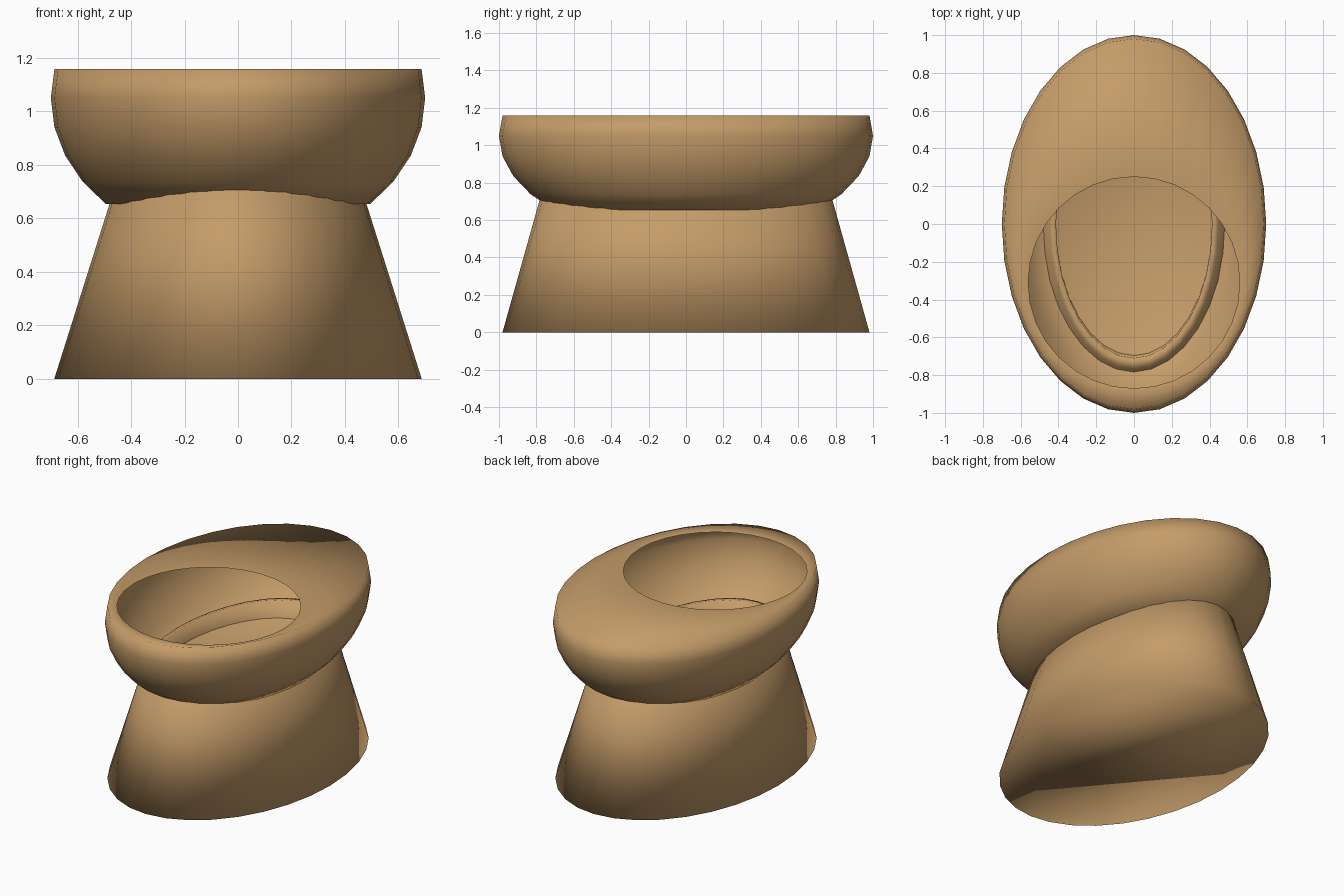
import bpy, bmesh, math

if "Cube" in bpy.data.objects:
    bpy.data.objects.remove(bpy.data.objects["Cube"])

SEG = 32

mat = bpy.data.materials.new("tan_ceramic")
mat.diffuse_color = (0.55, 0.33, 0.14, 1.0)
mat.use_nodes = True
mat.node_tree.nodes["Principled BSDF"].inputs["Base Color"].default_value = mat.diffuse_color


def loft(name, rings, cap_first=False, cap_last=False):
    """Skin a stack of elliptical rings given as (rx, ry, centre_y, z)."""
    bm = bmesh.new()
    loops = []
    for rx, ry, cy, z in rings:
        loops.append([bm.verts.new((rx * math.cos(2 * math.pi * i / SEG),
                                    cy + ry * math.sin(2 * math.pi * i / SEG), z))
                      for i in range(SEG)])
    for a, b in zip(loops, loops[1:]):
        for i in range(SEG):
            j = (i + 1) % SEG
            bm.faces.new((a[i], a[j], b[j], b[i]))
    if cap_first:
        bm.faces.new(loops[0][::-1])
    if cap_last:
        bm.faces.new(loops[-1])
    for f in bm.faces:
        f.smooth = True
    me = bpy.data.meshes.new(name)
    bm.to_mesh(me)
    bm.free()
    me.materials.append(mat)
    ob = bpy.data.objects.new(name, me)
    bpy.context.collection.objects.link(ob)
    return ob


# bowl: flattened sphere cut flat below and above, top closing in to a round opening
bowl_rings = []
for k in range(-4, 2):
    a = math.radians(11.25 * k)
    c = math.cos(a)
    bowl_rings.append((0.7 * c, c, 0, 1.05 + 0.56 * math.sin(a)))
bowl_rings.append((0.56, 0.56, -0.31, 1.14))
loft("bowl", bowl_rings, cap_first=True)

# base: tapered oval foot whose upper collar pokes into the bowl
loft("base", [
    (0.687, 0.981, 0, 0.0),
    (0.447, 0.768, 0, 0.76),
    (0.413, 0.71, 0, 0.77),
    (0.413, 0.69, 0, 0.60),
], cap_first=True)
